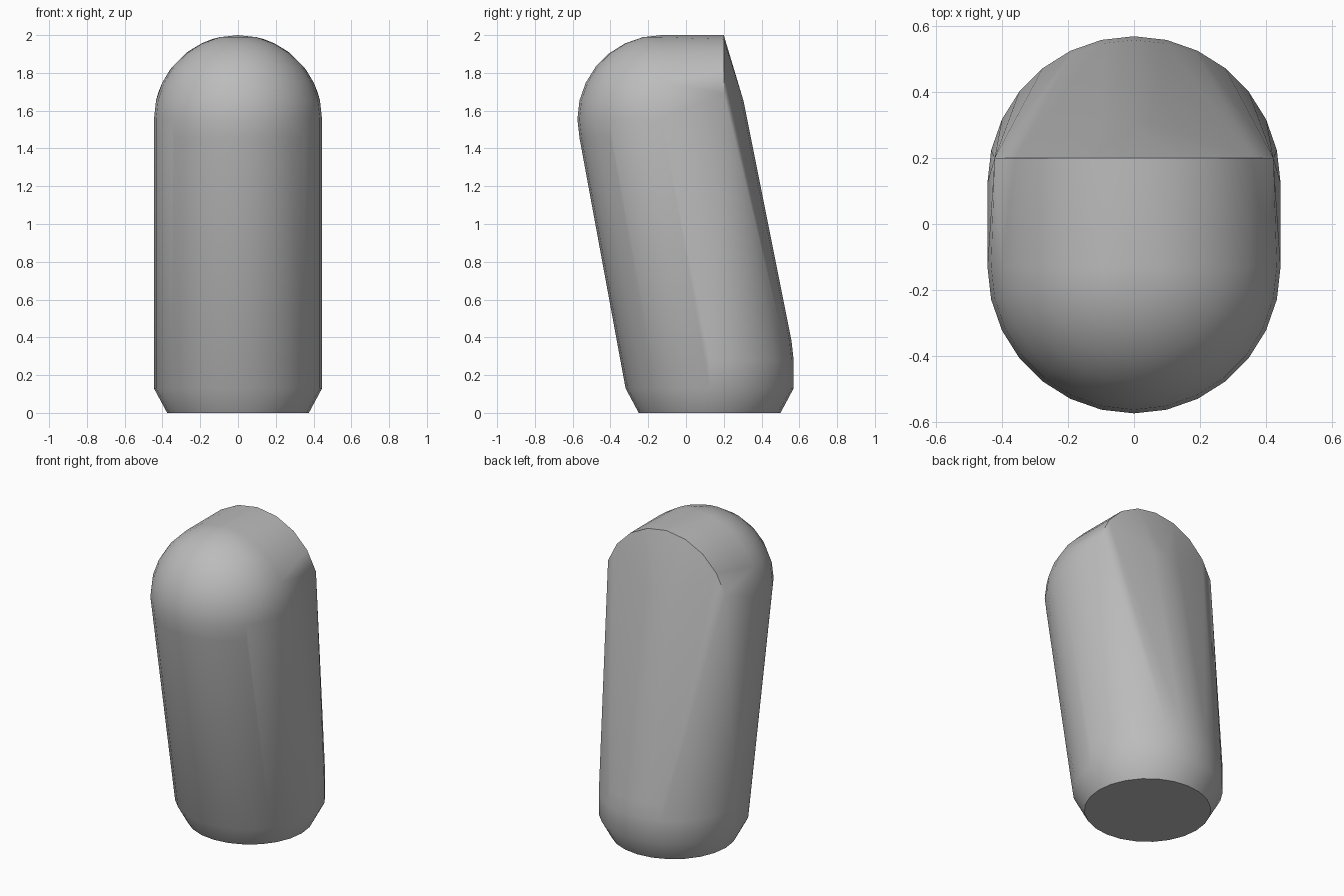
import bpy, bmesh, math
from mathutils import Vector

cube = bpy.data.objects.get("Cube")
if cube:
    bpy.data.objects.remove(cube, do_unlink=True)

R = 0.445          # shared radius of shaft and domes
FOOT_Y = 0.125     # centre of the lower end
HEAD_Y = -0.13     # centre of the upper dome
BACK_Y = 0.2       # flat rear end of the arched top
HEAD_Z = 2 - R
SEG = 28


def ring(radius, y, z, count=SEG):
    steps = [2 * math.pi * i / count for i in range(count)]
    return [Vector((radius * math.sin(a), y - radius * math.cos(a), z)) for a in steps]


def dome(y, z, low, rows=7):
    """Rings of a sphere from row low (below the equator) up to the pole."""
    points = [Vector((0, y, z + R))]
    for i in range(low, rows):
        a = math.pi / 2 * i / rows
        points += ring(R * math.cos(a), y, z + R * math.sin(a))
    return points


# Chamfered foot, lower rounded shoulder and upper dome
points = ring(0.375, FOOT_Y, 0, 24) + ring(R, FOOT_Y, 0.13)
points += dome(FOOT_Y, 0.28, 0) + dome(HEAD_Y, HEAD_Z, -3)

# Rear arch that ends the rounded top with a crisp edge
for i in range(1, 10):
    a = math.pi * i / 10
    points.append(Vector((R * math.cos(a), BACK_Y, HEAD_Z + R * math.sin(a))))

# One taut skin around all sections
bm = bmesh.new()
verts = [bm.verts.new(p) for p in points]
hull = bmesh.ops.convex_hull(bm, input=verts)
loose = [v for v in bm.verts if not v.link_faces]
bmesh.ops.delete(bm, geom=loose, context='VERTS')
bmesh.ops.dissolve_limit(bm, angle_limit=0.002, verts=bm.verts, edges=bm.edges)
bmesh.ops.recalc_face_normals(bm, faces=bm.faces)
mesh = bpy.data.meshes.new("leaning_capsule")
bm.to_mesh(mesh)
bm.free()

body = bpy.data.objects.new("leaning_capsule", mesh)
bpy.context.collection.objects.link(body)

# Plain grey finish
grey = bpy.data.materials.new("plain_grey")
grey.use_nodes = True
colour = (0.5, 0.5, 0.5, 1)
grey.diffuse_color = colour
grey.node_tree.nodes["Principled BSDF"].inputs["Base Color"].default_value = colour
mesh.materials.append(grey)

bpy.ops.object.select_all(action='DESELECT')
body.select_set(True)
bpy.context.view_layer.objects.active = body
bpy.ops.object.shade_smooth_by_angle(angle=math.radians(35))
